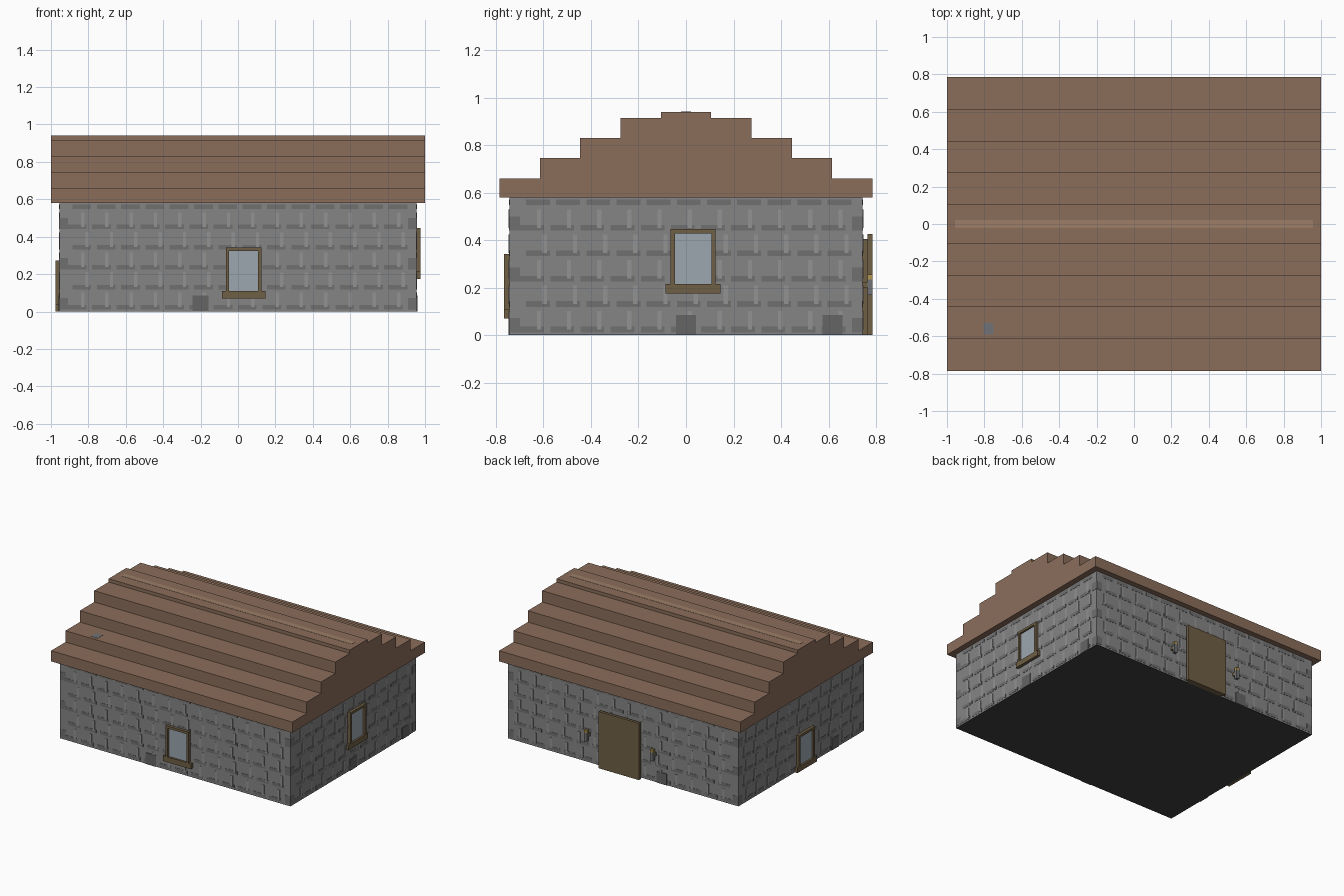
import bpy, bmesh

if "Cube" in bpy.data.objects:
    bpy.data.objects.remove(bpy.data.objects["Cube"])

WX, WY, WZ = 0.955, 0.743, 0.58   # wall half sizes and height
EPS = 0.0015                      # how far painted patches sit proud


def material(name, rgb):
    m = bpy.data.materials.new(name)
    m.diffuse_color = (*rgb, 1)
    m.use_nodes = True
    m.node_tree.nodes["Principled BSDF"].inputs["Base Color"].default_value = m.diffuse_color
    return m


STONE = material("stone", (0.235, 0.235, 0.235))
DARK = material("dark_stone", (0.16, 0.16, 0.16))
LIGHT = material("mortar", (0.29, 0.29, 0.29))
BASE = material("base_stone", (0.13, 0.13, 0.13))
FLOOR = material("floor", (0.05, 0.05, 0.05))
ROOF = material("roof_tile", (0.26, 0.155, 0.105))
RIDGE = material("ridge_tile", (0.34, 0.21, 0.14))
WOOD = material("wood", (0.16, 0.115, 0.06))
GLASS = material("glass", (0.33, 0.39, 0.43))
SLATE = material("slate", (0.16, 0.17, 0.18))
GOLD = material("brass", (0.45, 0.3, 0.08))


def make(name, bm, mat):
    bmesh.ops.recalc_face_normals(bm, faces=bm.faces)
    me = bpy.data.meshes.new(name)
    bm.to_mesh(me)
    bm.free()
    me.materials.append(mat)
    ob = bpy.data.objects.new(name, me)
    bpy.context.collection.objects.link(ob)
    return ob


def add_box(bm, lo, hi):
    vs = bmesh.ops.create_cube(bm, size=1)["verts"]
    for v in vs:
        for i in range(3):
            v.co[i] = hi[i] if v.co[i] > 0 else lo[i]


def box(name, lo, hi, mat):
    bm = bmesh.new()
    add_box(bm, lo, hi)
    return make(name, bm, mat)


def on_wall(side, a0, a1, z0, z1, d0, d1):
    """Box corners on a wall: a runs along x or y, d is distance out."""
    if side in ("front", "back"):
        s = -1 if side == "front" else 1
        y = sorted((s * (WY + d0), s * (WY + d1)))
        return (a0, y[0], z0), (a1, y[1], z1)
    s = -1 if side == "left" else 1
    x = sorted((s * (WX + d0), s * (WX + d1)))
    return (x[0], a0, z0), (x[1], a1, z1)


def wall_boxes(name, side, rects, d0, d1, mat):
    bm = bmesh.new()
    for r in rects:
        add_box(bm, *on_wall(side, *r, d0, d1))
    return make(name, bm, mat)


# walls and floor
box("walls", (-WX, -WY, 0.003), (WX, WY, WZ), STONE)
box("floor", (-WX, -WY, 0), (WX, WY, 0.003), FLOOR)

# stone courses, mortar joints and corner stones on each wall
for side, half in (("front", WX), ("back", WX), ("left", WY), ("right", WY)):
    courses, joints, corners = [], [], []
    edge = half - 0.045
    pitch = 0.107
    for row in range(6):
        z = 0.012 + row * pitch
        n = round(2 * edge / 0.128)
        step = 2 * edge / n
        for k in range(n):
            a = -edge + k * step + (row % 2) * 0.025
            courses.append((a, min(a + 0.1, edge), z, z + 0.024))
            if row < 5:
                joints.append((a + 0.07, a + 0.088, z + 0.012, z + 0.09))
        if row % 2 == 0:
            for s in (-1, 1):
                a = sorted((s * edge, s * half))
                corners.append((a[0], a[1], z, min(z + 0.06, WZ)))
    wall_boxes(side + "_courses", side, courses, 0, EPS, DARK)
    wall_boxes(side + "_mortar", side, joints, 0, 2 * EPS, LIGHT)
    wall_boxes(side + "_corner_stones", side, corners, 0, EPS, DARK)

# dark base stones
for side, spots in (("front", [-0.2]), ("right", [0, 0.617]), ("back", [-0.32]), ("left", [-0.4])):
    wall_boxes(side + "_base_stones", side,
               [(c - 0.042, c + 0.042, 0, 0.085) for c in spots], 0, 3 * EPS, BASE)

# windows: side, centre along the wall, bottom of the sill
for side, c, z in (("front", 0.03, 0.07), ("right", 0.03, 0.175), ("left", -0.04, 0.0)):
    wall_boxes(side + "_window_frame", side, [
        (c - 0.095, c - 0.077, z + 0.04, z + 0.272),
        (c + 0.077, c + 0.095, z + 0.04, z + 0.272),
        (c - 0.077, c + 0.077, z + 0.254, z + 0.272)], 0, 0.022, WOOD)
    wall_boxes(side + "_window_sill", side, [(c - 0.116, c + 0.116, z, z + 0.04)], 0, 0.022, WOOD)
    wall_boxes(side + "_window_glass", side,
               [(c - 0.077, c + 0.077, z + 0.04, z + 0.254)], 0, 0.008, GLASS)

# back door
wall_boxes("door_frame", "back", [(-0.14, 0.155, 0, 0.405)], 0, 0.021, WOOD)
wall_boxes("door", "back", [(-0.16, 0.175, 0, 0.425)], 0.021, 0.042, WOOD)

# lamps beside the door
for label, x in (("left", 0.285), ("right", -0.265)):
    a, b = x - 0.012, x + 0.012
    wall_boxes(label + "_lamp_bracket", "back", [(a, b, 0.2, 0.225)], 0, 0.021, WOOD)
    wall_boxes(label + "_lamp_body", "back", [(a, b, 0.17, 0.235)], 0.021, 0.042, SLATE)
    wall_boxes(label + "_lamp_cap", "back", [(a, b, 0.235, 0.255)], 0.021, 0.042, GOLD)

# stepped roof: one half profile, mirrored and extruded along x
half_profile = []
levels = [0.58, 0.66, 0.745, 0.83, 0.915, 0.94]
for i in range(5):
    y = 0.785 - 0.17 * i
    half_profile += [(y, levels[i]), (y, levels[i + 1])]
outline = half_profile + [(-y, z) for y, z in reversed(half_profile)]
bm = bmesh.new()
face = bm.faces.new([bm.verts.new((-1, y, z)) for y, z in outline])
ext = bmesh.ops.extrude_face_region(bm, geom=[face])
for v in ext["geom"]:
    if isinstance(v, bmesh.types.BMVert):
        v.co.x = 1
make("roof", bm, ROOF)

# ridge stripe and loose slate
box("ridge_stripe", (-0.957, -0.021, 0.94), (0.957, 0.021, 0.9415), RIDGE)
box("loose_slate", (-0.805, -0.59, 0.745), (-0.75, -0.53, 0.7465), SLATE)
